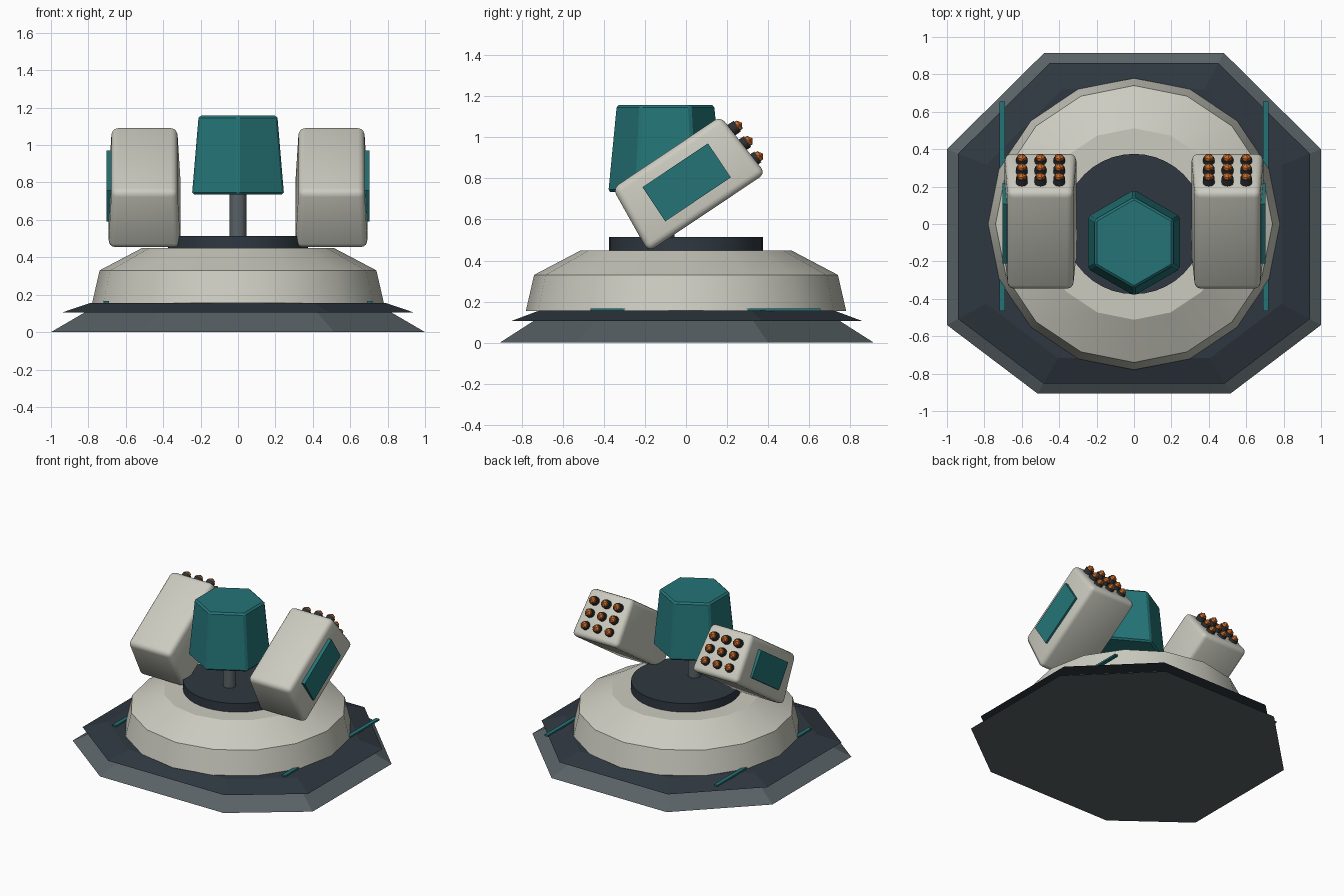
import bpy, bmesh, math
from mathutils import Matrix, Vector

cube = bpy.data.objects.get("Cube")
if cube:
    bpy.data.objects.remove(cube, do_unlink=True)


def material(name, rgb):
    m = bpy.data.materials.new(name)
    m.use_nodes = True
    m.diffuse_color = (*rgb, 1)
    bsdf = next(n for n in m.node_tree.nodes if n.type == 'BSDF_PRINCIPLED')
    bsdf.inputs["Base Color"].default_value = (*rgb, 1)
    bsdf.inputs["Roughness"].default_value = 0.7
    return m


SHELL = material("warm light grey", (0.6, 0.6, 0.53))
TEAL = material("teal", (0.018, 0.175, 0.185))
NAVY = material("dark slate", (0.028, 0.039, 0.052))
STEEL = material("steel grey", (0.1, 0.122, 0.133))
BLACK = material("charcoal", (0.026, 0.028, 0.03))
ORANGE = material("orange", (0.6, 0.15, 0.025))


def loft(name, rings, mat, bevel=0, segments=2, smooth=None, matrix=None):
    """Skin a stack of matching rings, cap both ends and finish the object."""
    bm = bmesh.new()
    loops = [[bm.verts.new(p) for p in ring] for ring in rings]
    n = len(loops[0])
    for a, b in zip(loops, loops[1:]):
        for i in range(n):
            j = (i + 1) % n
            bm.faces.new((a[i], a[j], b[j], b[i]))
    bm.faces.new(loops[0])
    bm.faces.new(loops[-1])
    bmesh.ops.recalc_face_normals(bm, faces=bm.faces)
    if bevel:
        bmesh.ops.bevel(bm, geom=bm.edges[:], offset=bevel, segments=segments,
                        profile=0.5, affect='EDGES')
    return finish(name, bm, mat, smooth, matrix)


def finish(name, bm, mat, smooth=None, matrix=None):
    if matrix:
        bm.transform(matrix)
    mesh = bpy.data.meshes.new(name)
    bm.to_mesh(mesh)
    bm.free()
    mesh.materials.append(mat)
    ob = bpy.data.objects.new(name, mesh)
    bpy.context.collection.objects.link(ob)
    if smooth:
        bpy.ops.object.select_all(action='DESELECT')
        ob.select_set(True)
        bpy.context.view_layer.objects.active = ob
        bpy.ops.object.shade_smooth_by_angle(angle=math.radians(smooth))
    return ob


def circle(r, z, n, y=0, turn=0):
    return [(r * math.cos(turn + math.tau * i / n),
             y + r * math.sin(turn + math.tau * i / n), z) for i in range(n)]


def rect(hx, hy, z):
    return [(-hx, -hy, z), (hx, -hy, z), (hx, hy, z), (-hx, hy, z)]


def box(name, lo, hi, mat, matrix=None):
    (x0, y0, z0), (x1, y1, z1) = lo, hi
    rings = [[(x0, y0, z), (x1, y0, z), (x1, y1, z), (x0, y1, z)] for z in (z0, z1)]
    return loft(name, rings, mat, matrix=matrix)


# Two stacked octagonal skirts
half = [(1, -0.54), (1, 0.4), (0.48, 0.915)]
octagon = [(0.515, -0.907)] + half + [(-x, y) for x, y in reversed(half)] + [(-0.515, -0.907)]


def skirt(scale, z):
    return [(x * scale, y * scale, z) for x, y in octagon]


loft("base_skirt", [skirt(1, 0), skirt(0.82, 0.105)], STEEL)
loft("upper_skirt", [skirt(0.94, 0.105), skirt(0.79, 0.156)], NAVY)

# Faceted dome, turntable and post
dome = [(0.78, 0.155), (0.74, 0.33), (0.512, 0.45)]
loft("dome", [circle(r, z, 16) for r, z in dome], SHELL, smooth=24)
loft("turntable", [circle(0.375, z, 40) for z in (0.44, 0.515)], NAVY, smooth=30)
loft("post", [circle(0.045, z, 20, y=-0.1) for z in (0.5, 0.75)], STEEL, smooth=30)

# Hexagonal sensor head
loft("sensor_head", [circle(r, z, 6, y=-0.1, turn=math.pi / 2)
                     for r, z in ((0.284, 0.735), (0.243, 1.157))],
     TEAL, bevel=0.012, segments=1)

# Launcher pods, tilted up towards the back
for side, label in ((1, "left"), (-1, "right")):
    tilt = (Matrix.Translation(Vector((side * 0.5, 0.003, 0.781)))
            @ Matrix.Rotation(math.radians(33.8), 4, 'X'))
    loft(label + "_pod", [rect(0.193, 0.344, -0.178), rect(0.175, 0.316, 0.176)],
         SHELL, bevel=0.034, segments=3, smooth=35, matrix=tilt)
    # Outer side panel
    x0, x1 = sorted((side * 0.165, side * 0.204))
    box(label + "_pod_panel", (x0, -0.192, -0.1), (x1, 0.192, 0.1), TEAL, tilt)

    # Three by three missiles
    bodies, tips = bmesh.new(), bmesh.new()
    for i in (-1, 0, 1):
        for j in (-1, 0, 1):
            spot = Matrix.Translation(Vector((i * 0.1, 0, j * 0.09)))
            bmesh.ops.create_cone(
                bodies, cap_ends=True, segments=12, radius1=0.033, radius2=0.031,
                depth=0.07, matrix=spot @ Matrix.Translation(Vector((0, 0.322, 0)))
                @ Matrix.Rotation(-math.pi / 2, 4, 'X'))
            bmesh.ops.create_icosphere(
                tips, subdivisions=1, radius=0.029,
                matrix=spot @ Matrix.Translation(Vector((0, 0.357, 0)))
                @ Matrix.Rotation(-math.pi / 2, 4, 'X'))
    finish(label + "_missile_bodies", bodies, BLACK, 35, tilt)
    finish(label + "_missile_tips", tips, ORANGE, None, tilt)

    # Trim rail along the skirt
    x = side * 0.705
    box(label + "_rail", (x - 0.014, -0.465, 0.154), (x + 0.014, 0.655, 0.167), TEAL)
